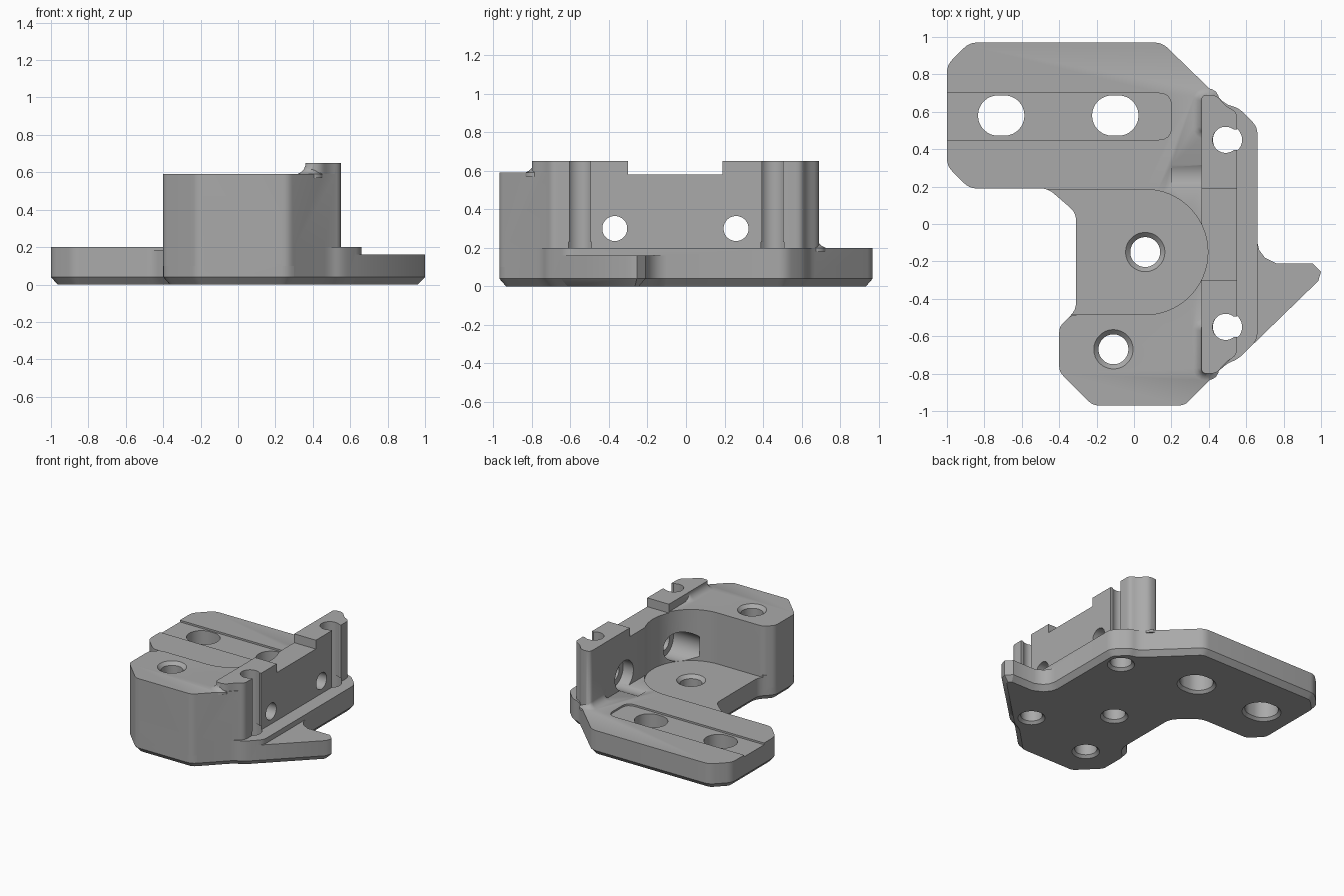
import bpy, bmesh, math
from mathutils import Vector

if "Cube" in bpy.data.objects:
    bpy.data.objects.remove(bpy.data.objects["Cube"])

grey = bpy.data.materials.new("plain_grey")
grey.use_nodes = True
COLOUR = (0.4, 0.4, 0.4, 1)
grey.diffuse_color = COLOUR
grey.node_tree.nodes["Principled BSDF"].inputs["Base Color"].default_value = COLOUR


def rounded(points, reach=0.04, steps=4):
    """Soften each corner of an outline with a short curve."""
    pts = [Vector(p) for p in points]
    out = []
    for i, p in enumerate(pts):
        a, b = pts[i - 1], pts[(i + 1) % len(pts)]
        s = p + (a - p).normalized() * min(reach, (a - p).length * 0.4)
        e = p + (b - p).normalized() * min(reach, (b - p).length * 0.4)
        for k in range(steps + 1):
            t = k / steps
            out.append(s * (1 - t) ** 2 + p * 2 * t * (1 - t) + e * t * t)
    return out


def inset(points, d):
    """Shift a counter-clockwise outline inward by d."""
    pts = [Vector(p) for p in points]
    out = []
    for i, p in enumerate(pts):
        u = (p - pts[i - 1]).normalized()
        v = (pts[(i + 1) % len(pts)] - p).normalized()
        n = Vector((-u.y, u.x)) + Vector((-v.y, v.x))
        out.append(p + n * (2 * d / n.length_squared))
    return out


def prism(name, points, layers):
    """Stack an outline through (height, inset) layers into a solid."""
    bm = bmesh.new()
    rings = [[bm.verts.new((p.x, p.y, z)) for p in inset(points, d)] for z, d in layers]
    n = len(points)
    for low, high in zip(rings, rings[1:]):
        for i in range(n):
            j = (i + 1) % n
            bm.faces.new((low[i], low[j], high[j], high[i]))
    bm.faces.new(rings[0][::-1])
    bm.faces.new(rings[-1])
    bmesh.ops.recalc_face_normals(bm, faces=bm.faces)
    mesh = bpy.data.meshes.new(name)
    bm.to_mesh(mesh)
    bm.free()
    obj = bpy.data.objects.new(name, mesh)
    bpy.context.collection.objects.link(obj)
    mesh.materials.append(grey)
    return obj


def slot(x, y, r, half=0.0, n=40):
    """Circle outline, stretched along x by half on each side."""
    out = []
    for k in range(n):
        a = math.tau * (k + 0.5) / n
        out.append((x + math.copysign(half, math.cos(a)) + r * math.cos(a), y + r * math.sin(a)))
    return out


def box(x0, x1, y0, y1):
    return [(x0, y0), (x1, y0), (x1, y1), (x0, y1)]


def combine(body, other, operation):
    mod = body.modifiers.new(other.name, "BOOLEAN")
    mod.operation, mod.object, mod.solver = operation, other, "EXACT"
    bpy.context.view_layer.update()
    mesh = bpy.data.meshes.new_from_object(body.evaluated_get(bpy.context.evaluated_depsgraph_get()))
    body.modifiers.clear()
    body.data = mesh
    bpy.data.objects.remove(other)


# Base plate with a chamfered underside
plate = [(-1, 0.31), (-0.88, 0.19), (-0.46, 0.19), (-0.31, 0.06), (-0.31, -0.46), (-0.4, -0.55),
         (-0.4, -0.79), (-0.22, -0.97), (0.27, -0.97), (0.49, -0.75), (0.56, -0.72), (0.66, -0.62),
         (0.66, 0.52), (0.56, 0.62), (0.49, 0.64), (0.15, 0.97), (-0.88, 0.97), (-1, 0.85)]
body = prism("bracket_body", rounded(plate), [(0, 0.035), (0.04, 0), (0.2, 0)])

# Thin pointed wing on the side
wing = [(0.5, -0.66), (0.63, -0.65), (0.985, -0.305), (1, -0.255), (0.955, -0.21), (0.76, -0.21),
        (0.7, -0.18), (0.67, -0.14), (0.655, -0.08), (0.5, -0.08)]
solids = [prism("pointer_wing", wing, [(0, 0.035), (0.04, 0), (0.16, 0)])]

# Tall front block
block = [(-0.4, -0.79), (-0.22, -0.97), (0.27, -0.97), (0.55, -0.69), (0.55, -0.29),
         (0.06, -0.29), (0.06, -0.485), (-0.335, -0.485), (-0.4, -0.55)]
solids.append(prism("front_block", rounded(block, 0.03), [(0.1, 0), (0.59, 0)]))

# Upright side wall, with rounded ends
wall = [(0.36, -0.8), (0.44, -0.8), (0.49, -0.74), (0.55, -0.7), (0.55, 0.6), (0.49, 0.63),
        (0.44, 0.69), (0.36, 0.69)]
solids.append(prism("side_wall", rounded(wall, 0.03), [(0.1, 0), (0.65, 0)]))

# Fillets at the foot of the wall ends
for y0, y1, z in ((-0.79, -0.55, 0.59), (0.5, 0.68, 0.2)):
    layers = [(z - 0.02, -0.045), (z, -0.045), (z + 0.01, -0.025), (z + 0.025, -0.01), (z + 0.05, 0)]
    solids.append(prism("wall_fillet", rounded(box(0.362, 0.41, y0, y1), 0.02), layers))
for solid in solids:
    combine(body, solid, "UNION")

# Round-ended bay behind the block
bay = [(-0.8, -0.485)]
bay += [(0.06 + 0.335 * math.cos(a), -0.15 + 0.335 * math.sin(a))
        for a in (math.pi * (k / 32 - 0.5) for k in range(33))]
bay.append((-0.8, 0.185))
cuts = [prism("bay_cut", bay, [(0.185, 0), (0.9, 0)])]

# Lowered middle of the wall and shallow trough round the slots
cuts.append(prism("wall_dip", box(0.2, 0.8, -0.3, 0.19), [(0.58, 0), (0.9, 0)]))
trough = rounded(box(-1.3, 0.2, 0.45, 0.7), 0.07)
cuts.append(prism("trough_cut", trough, [(0.186, 0), (0.3, 0)]))

# Long mounting slots
for x in (-0.71, -0.1):
    cuts.append(prism("slot_cut", slot(x, 0.58, 0.108, 0.016),
                      [(-0.01, -0.03), (0.02, 0), (0.4, 0)]))

# Screw holes with chamfered rims
for x, y, top in ((0.06, -0.15, 0.185), (-0.11, -0.67, 0.59)):
    cuts.append(prism("screw_hole", slot(x, y, 0.08),
                      [(-0.01, -0.03), (0.02, 0), (top - 0.025, 0), (top + 0.01, -0.035)]))

# Vertical rod grooves, open to the side above the plate
for y in (0.45, -0.55):
    cuts.append(prism("rod_hole", slot(0.5, y, 0.078),
                      [(-0.01, -0.03), (0.02, 0), (0.23, 0)]))
    cuts.append(prism("rod_groove", slot(0.49, y, 0.07), [(0.15, 0), (0.9, 0)]))
    cuts.append(prism("groove_mouth", box(0.5, 0.7, y - 0.055, y + 0.055), [(0.2, 0), (0.9, 0)]))

# Cross holes through the wall, with wide bores on the inner side
for y in (-0.37, 0.26):
    for r, x0, x1 in ((0.065, 0.2, 0.8), (0.115, 0.2, 0.45)):
        bore = prism("cross_bore", slot(0, 0, r), [(x0, 0), (x1, 0)])
        bore.rotation_euler = (0, math.pi / 2, 0)
        bore.location = (0, y, 0.3)
        cuts.append(bore)
for cut in cuts:
    combine(body, cut, "DIFFERENCE")

# Smooth the curves, keep the edges crisp
bpy.ops.object.select_all(action="DESELECT")
body.select_set(True)
bpy.context.view_layer.objects.active = body
bpy.ops.object.shade_smooth_by_angle(angle=math.radians(30))
